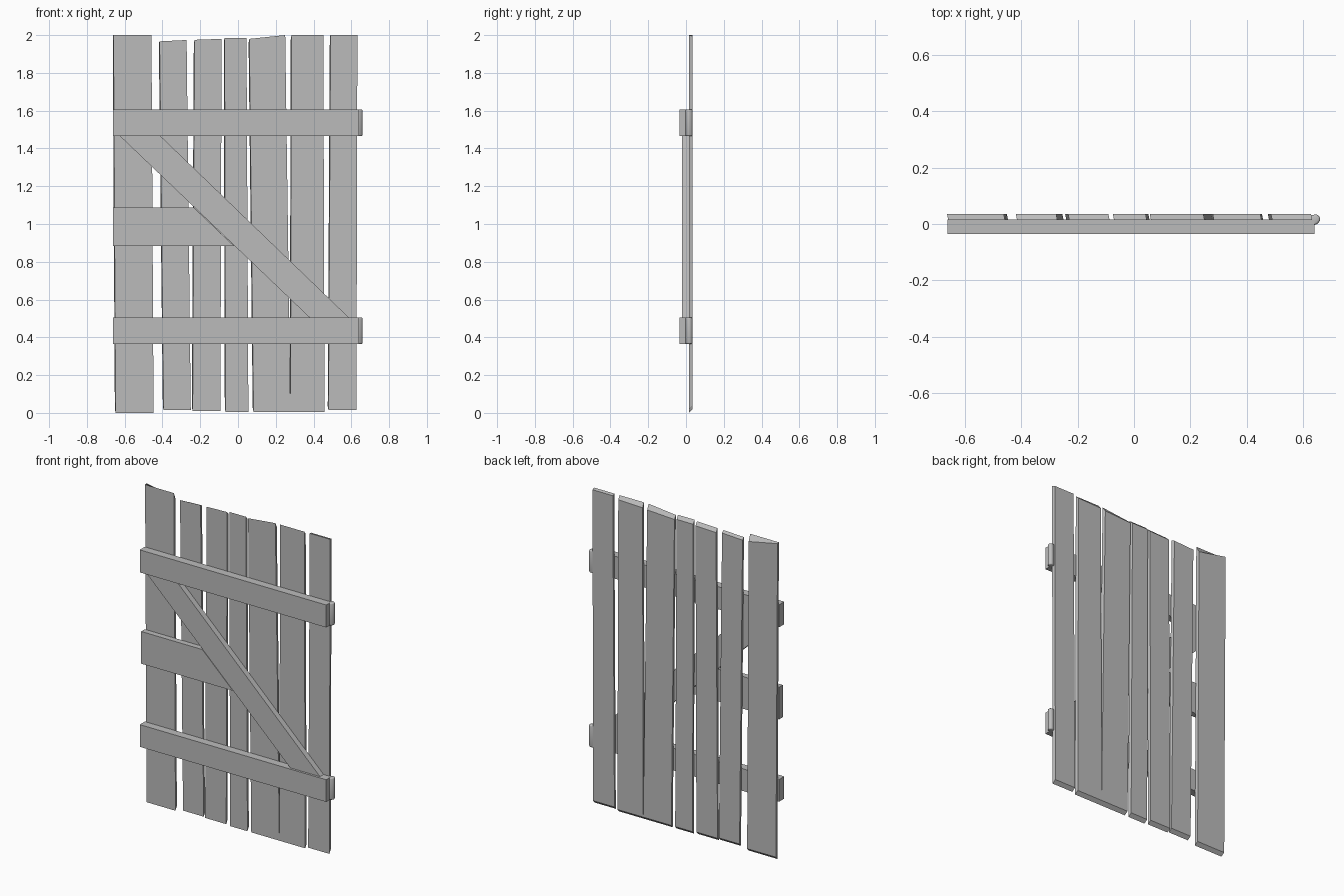
import bpy, bmesh

cube = bpy.data.objects.get("Cube")
if cube:
    bpy.data.objects.remove(cube)

grey = bpy.data.materials.new("weathered grey")
grey.use_nodes = True
color = (0.5, 0.5, 0.5, 1)
grey.diffuse_color = color
grey.node_tree.nodes["Principled BSDF"].inputs["Base Color"].default_value = color


def loft(name, near, far):
    """Solid between two matching outlines."""
    bm = bmesh.new()
    a = [bm.verts.new(p) for p in near]
    b = [bm.verts.new(p) for p in far]
    bm.faces.new(a)
    bm.faces.new(b[::-1])
    for i in range(len(a)):
        j = (i + 1) % len(a)
        bm.faces.new((a[j], a[i], b[i], b[j]))
    bmesh.ops.recalc_face_normals(bm, faces=bm.faces)
    mesh = bpy.data.meshes.new(name)
    bm.to_mesh(mesh)
    bm.free()
    mesh.materials.append(grey)
    obj = bpy.data.objects.new(name, mesh)
    bpy.context.collection.objects.link(obj)
    return obj


def board(name, outline, front, back):
    return loft(name, [(x, front, z) for x, z in outline],
                [(x, back, z) for x, z in outline])


# Uneven planks: bottom x pair, top x pair, bottom z, top z pair, end slope pair
planks = [
    (-.648, -.447, -.659, -.458, 0, 2, 2, 0, .04),
    (-.394, -.25, -.415, -.272, .015, 1.967, 1.974, .01, .01),
    (-.24, -.093, -.23, -.087, .01, 1.975, 1.98, .02, .02),
    (-.066, .055, -.071, .045, .005, 1.985, 1.985, .02, .02),
    (.082, .278, .06, .25, .005, 1.98, 2, .02, .03),
    (.278, .458, .283, .452, .005, 2, 2, .025, .02),
    (.479, .627, .49, .632, .015, 2, 2, .005, .005),
]
for n, (bl, br, tl, tr, low, zl, zr, dl, dr) in enumerate(planks):
    near = [(bl, .015, low), (br, .015, low), (tr, .015, zr), (tl, .015, zl)]
    drops = (.02, .02, -dr, -dl)
    far = [(x - .004, .035, z + d) for (x, y, z), d in zip(near, drops)]
    loft(f"plank_{n + 1}", near, far)

# Rails with rounded hinge knuckles on their ends
knuckle = [(.625, -.008), (.65, 0), (.661, .012), (.659, .026), (.648, .035), (.625, .03)]
for label, low, high in (("lower", .365, .505), ("upper", 1.465, 1.607)):
    board(label + "_rail", [(-.661, low), (.64, low), (.64, high), (-.661, high)], -.035, .016)
    hinge = loft(label + "_hinge", [(x, y, low) for x, y in knuckle],
                 [(x, y, high) for x, y in knuckle])
    bevel = hinge.modifiers.new("rounding", 'BEVEL')
    bevel.width = .008
    bevel.segments = 3
    bpy.ops.object.select_all(action='DESELECT')
    hinge.select_set(True)
    bpy.context.view_layer.objects.active = hinge
    bpy.ops.object.shade_smooth()

# Diagonal brace and the short middle rail that meets it
board("diagonal_brace", [(.384, .5), (.592, .5), (-.415, 1.47), (-.63, 1.47)], -.021, .016)
board("middle_rail", [(-.661, .884), (-.021, .884), (-.234, 1.087), (-.661, 1.087)], -.021, .016)
